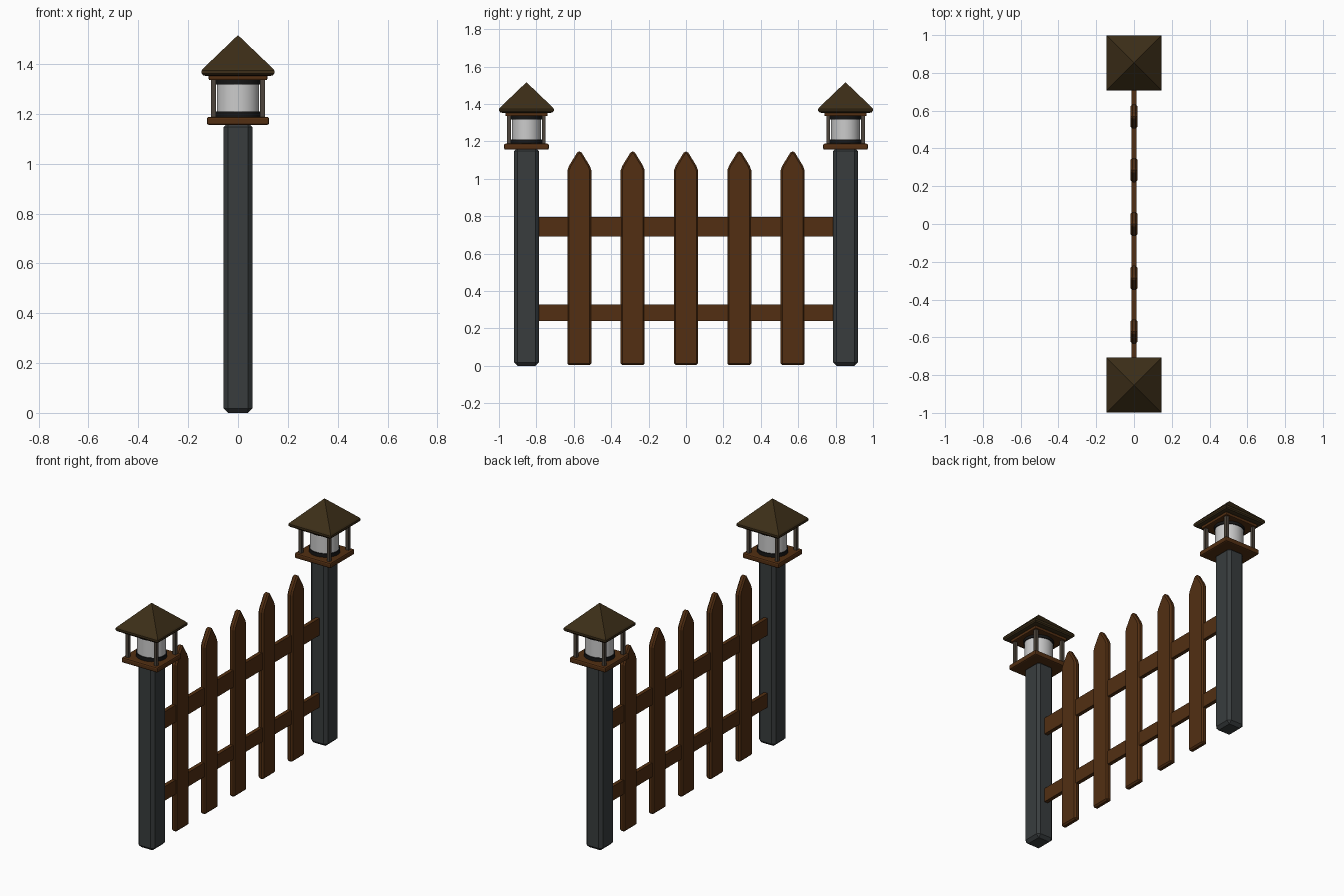
import bpy, bmesh, math

if "Cube" in bpy.data.objects:
    bpy.data.objects.remove(bpy.data.objects["Cube"])

def material(name, rgb):
    m = bpy.data.materials.new(name)
    m.diffuse_color = (*rgb, 1)
    m.use_nodes = True
    m.node_tree.nodes["Principled BSDF"].inputs["Base Color"].default_value = m.diffuse_color
    return m

WOOD = material("wood", (0.085, 0.028, 0.006))
ROOF = material("roof_wood", (0.045, 0.027, 0.009))
STONE = material("dark_post", (0.04, 0.046, 0.048))
BLACK = material("black_metal", (0.008, 0.008, 0.008))
STRUT = material("strut_metal", (0.075, 0.06, 0.045))
GLASS = material("glass", (0.65, 0.65, 0.65))

def finish(bm, name, mat, bevel=0, seg=1):
    bmesh.ops.recalc_face_normals(bm, faces=bm.faces)
    me = bpy.data.meshes.new(name)
    bm.to_mesh(me)
    bm.free()
    ob = bpy.data.objects.new(name, me)
    bpy.context.collection.objects.link(ob)
    me.materials.append(mat)
    if bevel:
        b = ob.modifiers.new("bevel", 'BEVEL')
        b.width, b.segments = bevel, seg
    return ob

def box(name, centre, half, z0, z1, mat, bevel=0, seg=1):
    bm = bmesh.new()
    bmesh.ops.create_cube(bm, size=2)
    for v in bm.verts:
        v.co.x = centre[0] + v.co.x * half[0]
        v.co.y = centre[1] + v.co.y * half[1]
        v.co.z = z0 if v.co.z < 0 else z1
    return finish(bm, name, mat, bevel, seg)

def drum(name, y, rx, ry, z0, z1, mat):
    bm = bmesh.new()
    bmesh.ops.create_cone(bm, cap_ends=True, segments=32, radius1=1, radius2=1, depth=1)
    for v in bm.verts:
        v.co = (v.co.x * rx, y + v.co.y * ry, z0 if v.co.z < 0 else z1)
    for f in bm.faces:
        f.smooth = len(f.verts) == 4
    for e in bm.edges:
        e.smooth = not any(len(f.verts) > 4 for f in e.link_faces)
    return finish(bm, name, mat)

def roof(name, y):
    # stacked square rings rising to the apex
    bm = bmesh.new()
    rings = []
    for h, z in ((0.128, 1.352), (0.140, 1.355), (0.146, 1.362), (0.146, 1.374), (0.140, 1.382)):
        rings.append([bm.verts.new((sx * h, y + sy * h, z))
                      for sx, sy in ((-1, -1), (1, -1), (1, 1), (-1, 1))])
    apex = bm.verts.new((0, y, 1.516))
    bm.faces.new(rings[0])
    for i in range(4):
        j = (i + 1) % 4
        for a, b in zip(rings, rings[1:]):
            bm.faces.new((a[i], a[j], b[j], b[i]))
        bm.faces.new((rings[-1][i], rings[-1][j], apex))
    return finish(bm, name, ROOF)

def picket(name, y):
    # pointed board outline extruded through x
    outline = [(-0.064, 0.003), (0.064, 0.003), (0.064, 1.045), (0.055, 1.07),
               (0.012, 1.14), (0, 1.146), (-0.012, 1.14), (-0.055, 1.07), (-0.064, 1.045)]
    bm = bmesh.new()
    f = bm.faces.new([bm.verts.new((-0.018, y + a, z)) for a, z in outline])
    ext = bmesh.ops.extrude_face_region(bm, geom=[f])
    for v in ext["geom"]:
        if isinstance(v, bmesh.types.BMVert):
            v.co.x = 0.018
    b = finish(bm, name, WOOD, 0.009)
    b.modifiers["bevel"].limit_method = 'ANGLE'
    b.modifiers["bevel"].angle_limit = math.radians(60)
    return b

# lantern posts at both ends
for side, y in (("near", -0.853), ("far", 0.853)):
    box(side + "_post", (0, y), (0.058, 0.066), 0, 1.165, STONE, 0.018)
    box(side + "_lantern_base", (0, y), (0.125, 0.12), 1.155, 1.188, WOOD, 0.009, 2)
    for sx in (-1, 1):
        for sy in (-1, 1):
            box(side + "_lantern_strut", (sx * 0.098, y + sy * 0.093), (0.01, 0.01),
                1.18, 1.342, STRUT)
    drum(side + "_lamp_foot", y, 0.091, 0.084, 1.18, 1.21, BLACK)
    drum(side + "_lamp_glass", y, 0.085, 0.078, 1.205, 1.322, GLASS)
    drum(side + "_lamp_cap", y, 0.091, 0.084, 1.318, 1.34, BLACK)
    box(side + "_lantern_top_plate", (0, y), (0.118, 0.113), 1.335, 1.356, WOOD, 0.006, 2)
    roof(side + "_roof", y)

# fence panel
for i in range(5):
    picket("picket_%d" % (i + 1), (i - 2) * 0.285)
box("lower_rail", (0, 0), (0.012, 0.795), 0.24, 0.328, WOOD)
box("upper_rail", (0, 0), (0.012, 0.795), 0.69, 0.796, WOOD)
